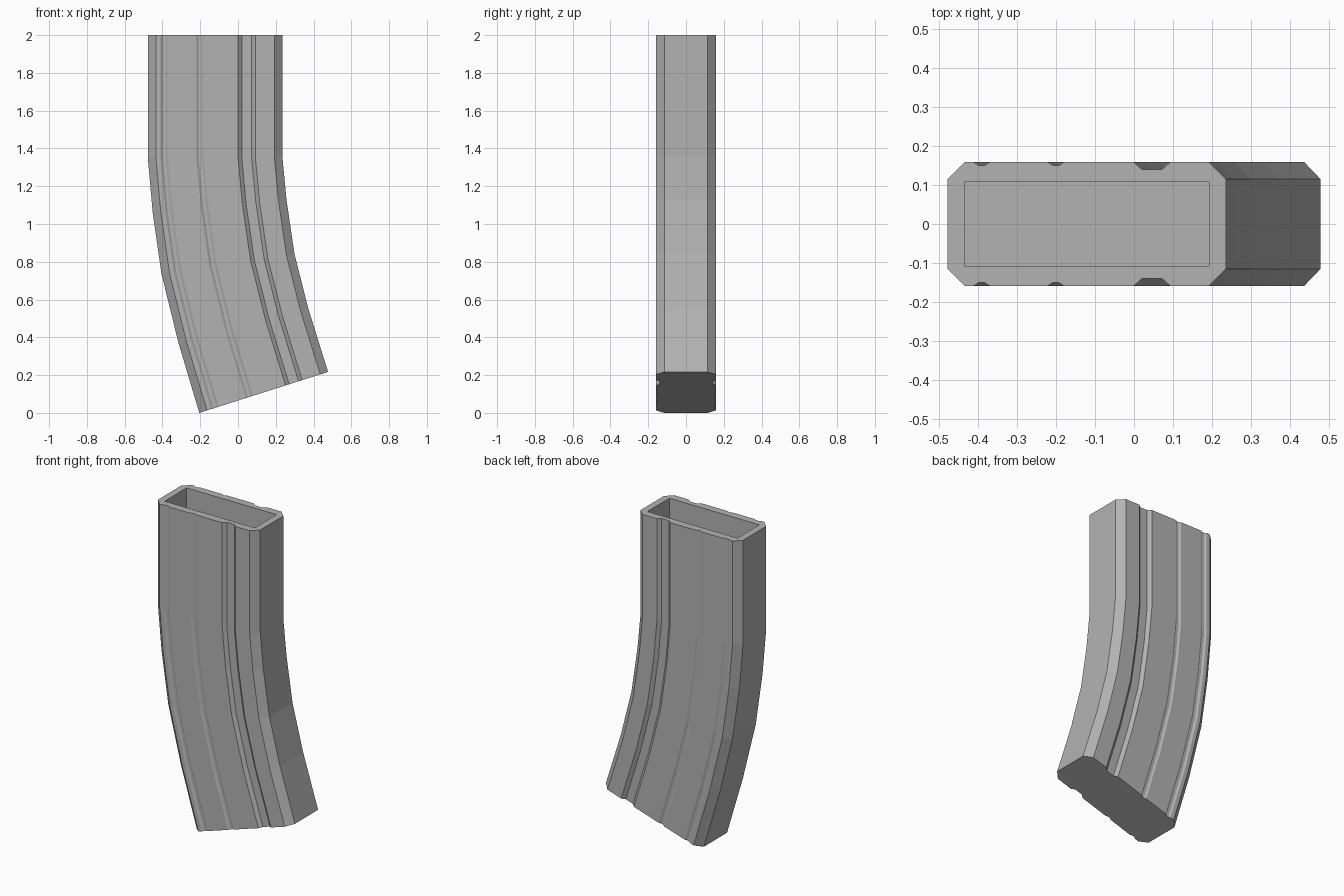
import bpy, bmesh
from mathutils import Vector

cube = bpy.data.objects.get("Cube")
if cube:
    bpy.data.objects.remove(cube, do_unlink=True)

steel = bpy.data.materials.new("plain grey")
steel.use_nodes = True
steel.diffuse_color = (0.45, 0.45, 0.45, 1)
steel.node_tree.nodes["Principled BSDF"].inputs["Base Color"].default_value = (0.45, 0.45, 0.45, 1)

LEFT, RIGHT, HALF = -0.477, 0.235, 0.158
CHAMFER = 0.043
FLOOR = 1.4


def groove(start, end, slope, depth):
    """Points of one trapezoid groove, as (x, y) on the front side."""
    return [(start, -HALF), (start + slope, -HALF + depth),
            (end - slope, -HALF + depth), (end, -HALF)]


# Cross-section: chamfered box with three pressed grooves on each broad side
front = [(LEFT, -HALF + CHAMFER), (LEFT + CHAMFER, -HALF)]
front += groove(-0.41, -0.37, 0.012, 0.008)
front += groove(-0.22, -0.18, 0.012, 0.008)
front += groove(0.0, 0.092, 0.02, 0.018)
front += [(RIGHT - CHAMFER, -HALF), (RIGHT, -HALF + CHAMFER)]
section = front + [(x, -y) for x, y in reversed(front)]

# Curved path: left and right edge (x, z) at each station
stations = [((LEFT, 2.0), (RIGHT, 2.0)),
            ((LEFT, 1.345), (RIGHT, 1.355)),
            ((-0.452, 1.064), (0.257, 1.127)),
            ((-0.405, 0.735), (0.299, 0.841)),
            ((-0.315, 0.37), (0.373, 0.55)),
            ((-0.205, 0.0), (0.477, 0.217))]

bm = bmesh.new()


def bridge(a, b):
    """Join two rings of equal count with quads."""
    for i in range(len(a)):
        j = (i + 1) % len(a)
        bm.faces.new((a[i], a[j], b[j], b[i]))


def ring_edges(ring):
    return [bm.edges.get((ring[i - 1], ring[i])) for i in range(len(ring))]


# Outer body swept along the stations
rings = []
for (lx, lz), (rx, rz) in stations:
    ring = []
    for x, y in section:
        p = Vector((lx, y, lz)).lerp(Vector((rx, y, rz)), (x - LEFT) / (RIGHT - LEFT))
        ring.append(bm.verts.new(p))
    rings.append(ring)
for upper, lower in zip(rings, rings[1:]):
    bridge(upper, lower)
bm.faces.new(rings[-1])

# Straight rectangular cavity in the open top
wx, wy = CHAMFER, 0.109
corners = [(LEFT + wx, -wy), (RIGHT - wx, -wy), (RIGHT - wx, wy), (LEFT + wx, wy)]
mouth = [bm.verts.new((x, y, 2.0)) for x, y in corners]
base = [bm.verts.new((x, y, FLOOR)) for x, y in corners]
bridge(mouth, base)
bm.faces.new(base)

# Flat rim between the body and the cavity
bmesh.ops.triangle_fill(bm, use_beauty=True, edges=ring_edges(rings[0]) + ring_edges(mouth))
bmesh.ops.recalc_face_normals(bm, faces=bm.faces)

mesh = bpy.data.meshes.new("curved_case")
bm.to_mesh(mesh)
bm.free()
mesh.materials.append(steel)
case = bpy.data.objects.new("curved_case", mesh)
bpy.context.collection.objects.link(case)
